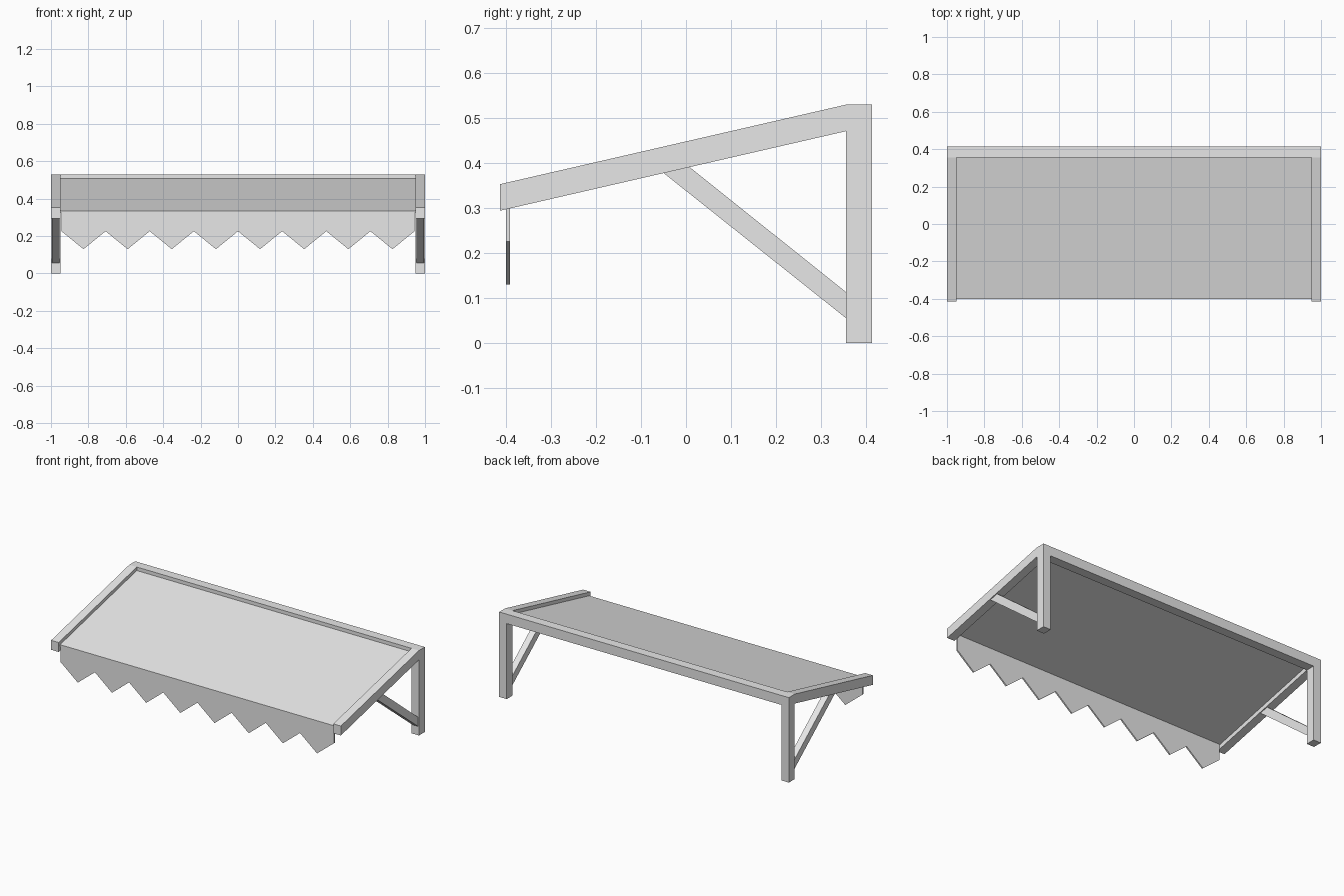
import bpy
import bmesh
from mathutils import Vector

cube = bpy.data.objects.get("Cube")
if cube:
    bpy.data.objects.remove(cube, do_unlink=True)

grey = bpy.data.materials.new("light_grey")
grey.use_nodes = True
grey.diffuse_color = (0.8, 0.8, 0.8, 1)
grey.node_tree.nodes["Principled BSDF"].inputs["Base Color"].default_value = (0.8, 0.8, 0.8, 1)


def extrude_profile(name, points, offset):
    """Make a solid by extruding a closed outline of 3D points along an offset."""
    bm = bmesh.new()
    face = bm.faces.new([bm.verts.new(p) for p in points])
    result = bmesh.ops.extrude_face_region(bm, geom=[face], use_keep_orig=True)
    moved = [v for v in result["geom"] if isinstance(v, bmesh.types.BMVert)]
    bmesh.ops.translate(bm, verts=moved, vec=Vector(offset))
    bmesh.ops.recalc_face_normals(bm, faces=bm.faces)
    mesh = bpy.data.meshes.new(name)
    bm.to_mesh(mesh)
    bm.free()
    mesh.materials.append(grey)
    obj = bpy.data.objects.new(name, mesh)
    bpy.context.collection.objects.link(obj)
    return obj


def side_profile(name, yz, x0, x1):
    return extrude_profile(name, [(x0, y, z) for y, z in yz], (x1 - x0, 0, 0))


FRONT, POST, BACK = -0.414, 0.356, 0.414
TOP, EAVE, DEPTH = 0.53, 0.353, 0.059
INNER = 0.948


def rail_top(y):
    return EAVE + (TOP - EAVE) * (y - FRONT) / (POST - FRONT)


# Side frames: wall post joined to a sloping rail, plus a diagonal brace
frame = [(BACK, 0), (BACK, TOP), (POST, TOP), (FRONT, EAVE),
         (FRONT, EAVE - DEPTH), (POST, TOP - DEPTH), (POST, 0)]
brace = [(POST, 0.055), (POST, 0.113), (0.008, 0.391), (-0.05, 0.378)]
for side, s in (("left", 1), ("right", -1)):
    side_profile(side + "_frame", frame, s * INNER, s)
    side_profile(side + "_brace", brace, s * 0.954, s * 0.994)

# Back beam between the posts
side_profile("back_beam", [(POST, TOP - DEPTH), (BACK, TOP - DEPTH),
                           (BACK, TOP), (POST, TOP)], -INNER, INNER)

# Sloping canopy sheet, sunk below the rail tops
eave_y, sink, thick = -0.4, 0.022, 0.01
canopy = [(eave_y, rail_top(eave_y) - sink), (POST, TOP - sink),
          (POST, TOP - sink - thick), (eave_y, rail_top(eave_y) - sink - thick)]
side_profile("canopy", canopy, -INNER, INNER)

# Zigzag valance hanging from the front edge
teeth, half = 8, 0.944
step = half / teeth
hem = [(-half + i * step, eave_y, 0.13 if i % 2 else 0.226) for i in range(2 * teeth + 1)]
top_z = rail_top(eave_y) - sink - 0.001
extrude_profile("valance", hem + [(half, eave_y, top_z), (-half, eave_y, top_z)], (0, 0.009, 0))
